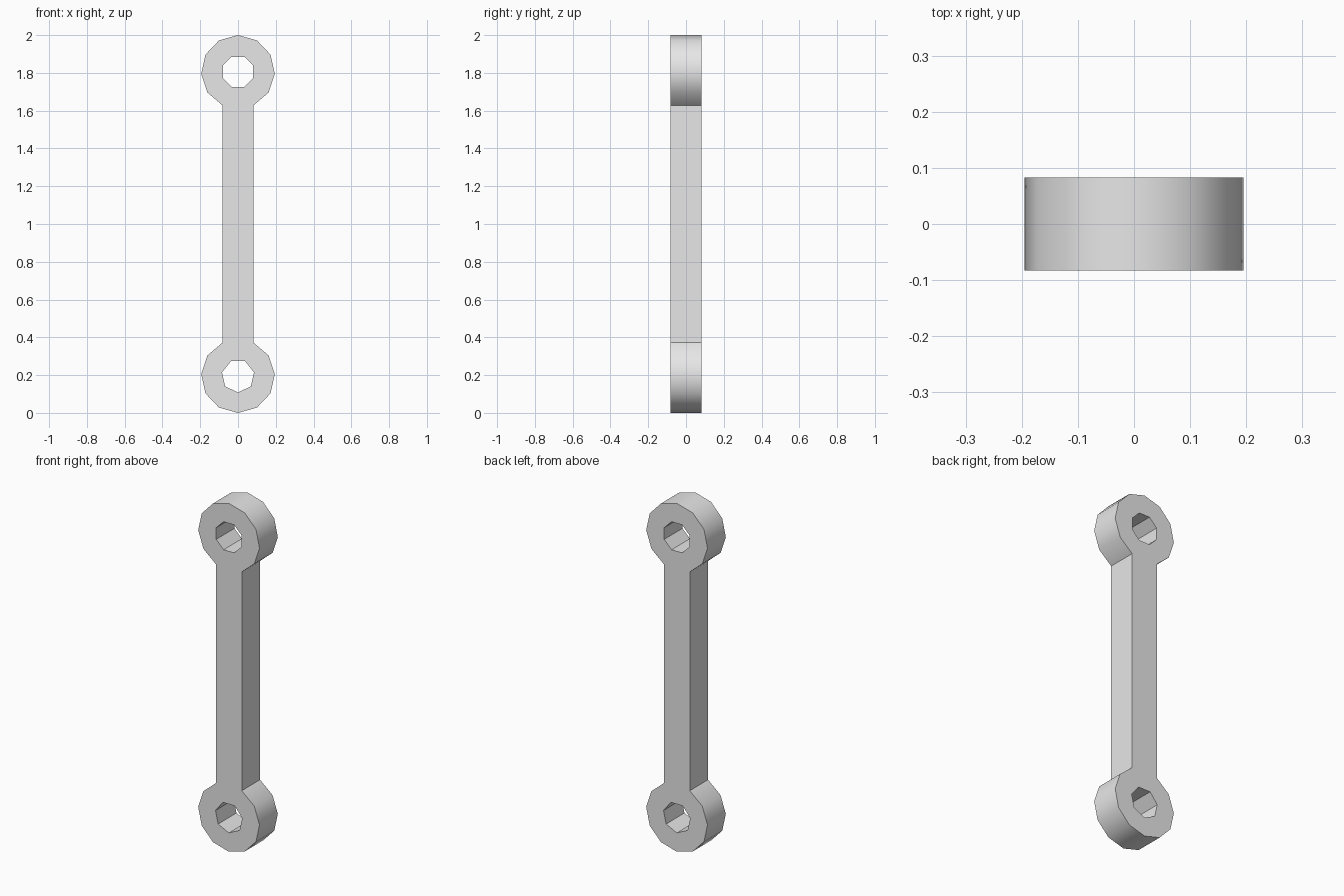
import bpy
import bmesh
from math import sin, cos, asin, pi, radians
from mathutils import Vector

cube = bpy.data.objects.get("Cube")
if cube:
    bpy.data.objects.remove(cube, do_unlink=True)

THICK = 0.166       # depth of the plate
EYE_R = 0.195       # outer radius of each end eye
BORE_R = 0.087      # radius of the bolt holes
HALF_ROD = 0.082    # half width of the rod
LOW, HIGH = EYE_R, 2 - EYE_R


def arc(z, radius, start, sweep, count):
    """Points around (0, z); angles start straight down."""
    return [Vector((radius * sin(start + sweep * i / count), -THICK / 2,
                    z - radius * cos(start + sweep * i / count)))
            for i in range(count)]


def add_loop(bm, points):
    verts = [bm.verts.new(p) for p in points]
    return [bm.edges.new((v, verts[i - 1])) for i, v in enumerate(verts)]


# Outline: two faceted eyes joined by a straight rod
neck = asin(HALF_ROD / EYE_R)
sweep = 2 * (pi - neck)
steps = 10
outline = []
for z, start in ((HIGH, neck), (LOW, pi + neck)):
    outline += arc(z, EYE_R, start, sweep * (steps + 1) / steps, steps + 1)

# Front face with a bolt hole in each eye
bm = bmesh.new()
edges = add_loop(bm, outline)
edges += add_loop(bm, arc(HIGH, BORE_R, pi / 8, 2 * pi, 8))
edges += add_loop(bm, arc(LOW, BORE_R, 0, 2 * pi, 7))
bmesh.ops.triangle_fill(bm, edges=edges, use_beauty=True, use_dissolve=False,
                        normal=(0, -1, 0))

# Thicken into a solid plate
result = bmesh.ops.extrude_face_region(bm, geom=bm.faces[:],
                                       use_keep_orig=True)
back = [g for g in result["geom"] if isinstance(g, bmesh.types.BMVert)]
bmesh.ops.translate(bm, verts=back, vec=(0, THICK, 0))
bmesh.ops.recalc_face_normals(bm, faces=bm.faces[:])

mesh = bpy.data.meshes.new("link_rod")
bm.to_mesh(mesh)
bm.free()
link = bpy.data.objects.new("link_rod", mesh)
bpy.context.collection.objects.link(link)

# Plain grey material
grey = bpy.data.materials.new("light_grey")
grey.use_nodes = True
colour = (0.8, 0.8, 0.8, 1)
grey.diffuse_color = colour
grey.node_tree.nodes["Principled BSDF"].inputs["Base Color"].default_value = colour
mesh.materials.append(grey)

# Soft outer rims, crisp holes and edges
bpy.ops.object.select_all(action="DESELECT")
link.select_set(True)
bpy.context.view_layer.objects.active = link
bpy.ops.object.shade_smooth_by_angle(angle=radians(35))
